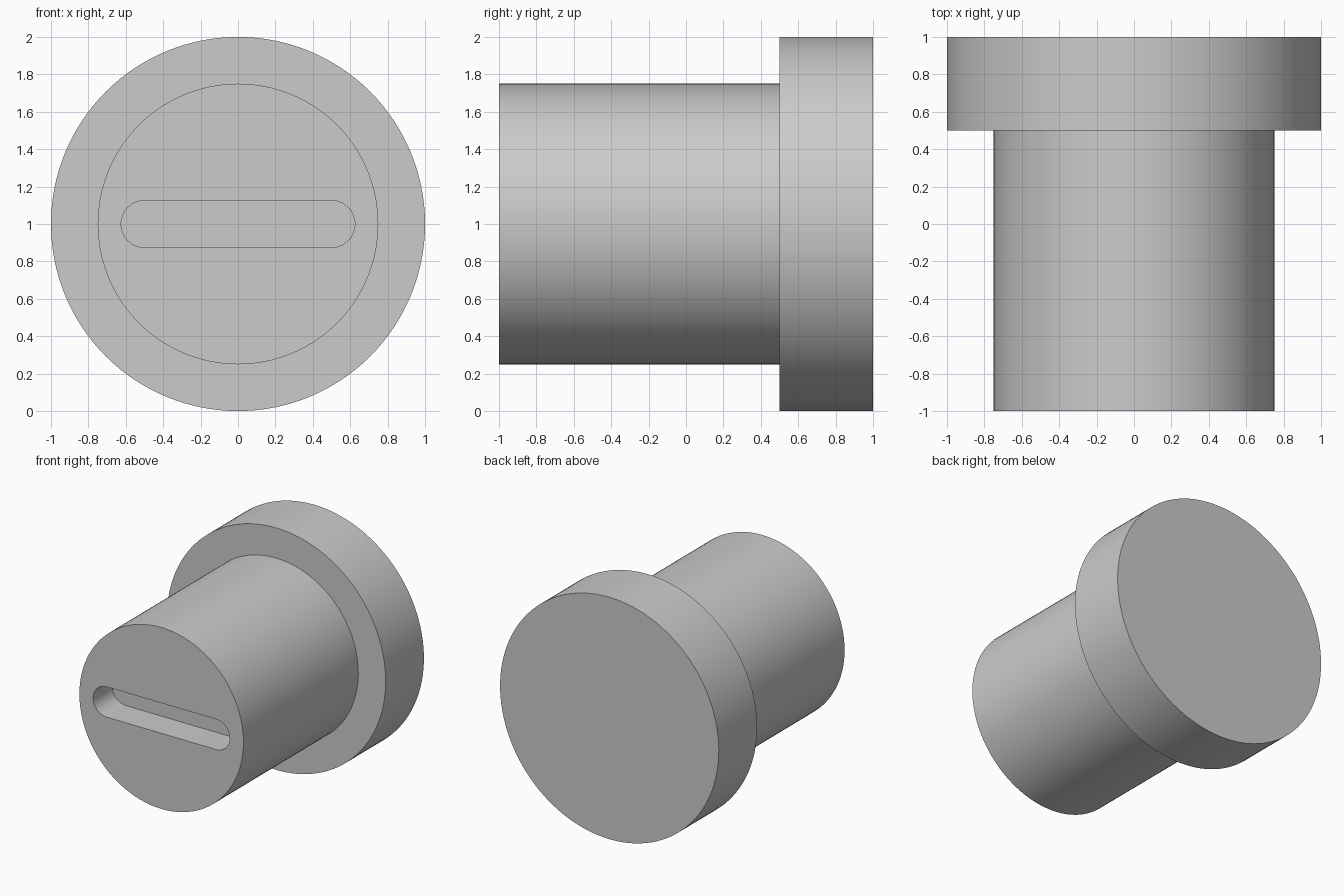
import bpy
import bmesh
import math

SEGMENTS = 128

default = bpy.data.objects.get("Cube")
if default:
    bpy.data.objects.remove(default)

grey = bpy.data.materials.new("mid grey")
grey.use_nodes = True
grey.diffuse_color = (0.6, 0.6, 0.6, 1)
grey.node_tree.nodes["Principled BSDF"].inputs["Base Color"].default_value = grey.diffuse_color


def make_object(name, bm):
    bmesh.ops.recalc_face_normals(bm, faces=bm.faces)
    mesh = bpy.data.meshes.new(name)
    bm.to_mesh(mesh)
    bm.free()
    mesh.materials.append(grey)
    obj = bpy.data.objects.new(name, mesh)
    bpy.context.collection.objects.link(obj)
    return obj


def loft(name, rings):
    """Join matching rings of points in order and cap both ends."""
    bm = bmesh.new()
    loops = [[bm.verts.new(p) for p in ring] for ring in rings]
    count = len(loops[0])
    for a, b in zip(loops, loops[1:]):
        for i in range(count):
            j = (i + 1) % count
            bm.faces.new((a[i], a[j], b[j], b[i]))
    bm.faces.new(loops[0])
    bm.faces.new(loops[-1])
    return make_object(name, bm)


def circle(radius, y):
    angles = [math.tau * i / SEGMENTS for i in range(SEGMENTS)]
    return [(radius * math.cos(a), y, 1 + radius * math.sin(a)) for a in angles]


def stadium(half_length, radius, y, steps=32):
    points = []
    for side in (1, -1):
        for i in range(steps + 1):
            a = math.pi * (i / steps - 0.5)
            points.append((side * (half_length + radius * math.cos(a)), y,
                           1 + side * radius * math.sin(a)))
    return points


# Round shaft with a wide flange at the back
body = loft("flanged_shaft", [circle(0.75, -1), circle(0.75, 0.5),
                              circle(1, 0.5), circle(1, 1)])

# Round-ended slot sunk into the front face
cutter = loft("slot_cutter", [stadium(0.5, 0.125, -1.2), stadium(0.5, 0.125, -0.75)])
cutter.hide_render = True

slot = body.modifiers.new("slot", "BOOLEAN")
slot.operation = "DIFFERENCE"
slot.solver = "EXACT"
slot.object = cutter

bpy.ops.object.select_all(action="DESELECT")
body.select_set(True)
bpy.context.view_layer.objects.active = body
bpy.ops.object.modifier_apply(modifier=slot.name)
bpy.data.objects.remove(cutter)

# Smooth round walls, crisp rims
bpy.ops.object.shade_smooth_by_angle(angle=math.radians(30))
